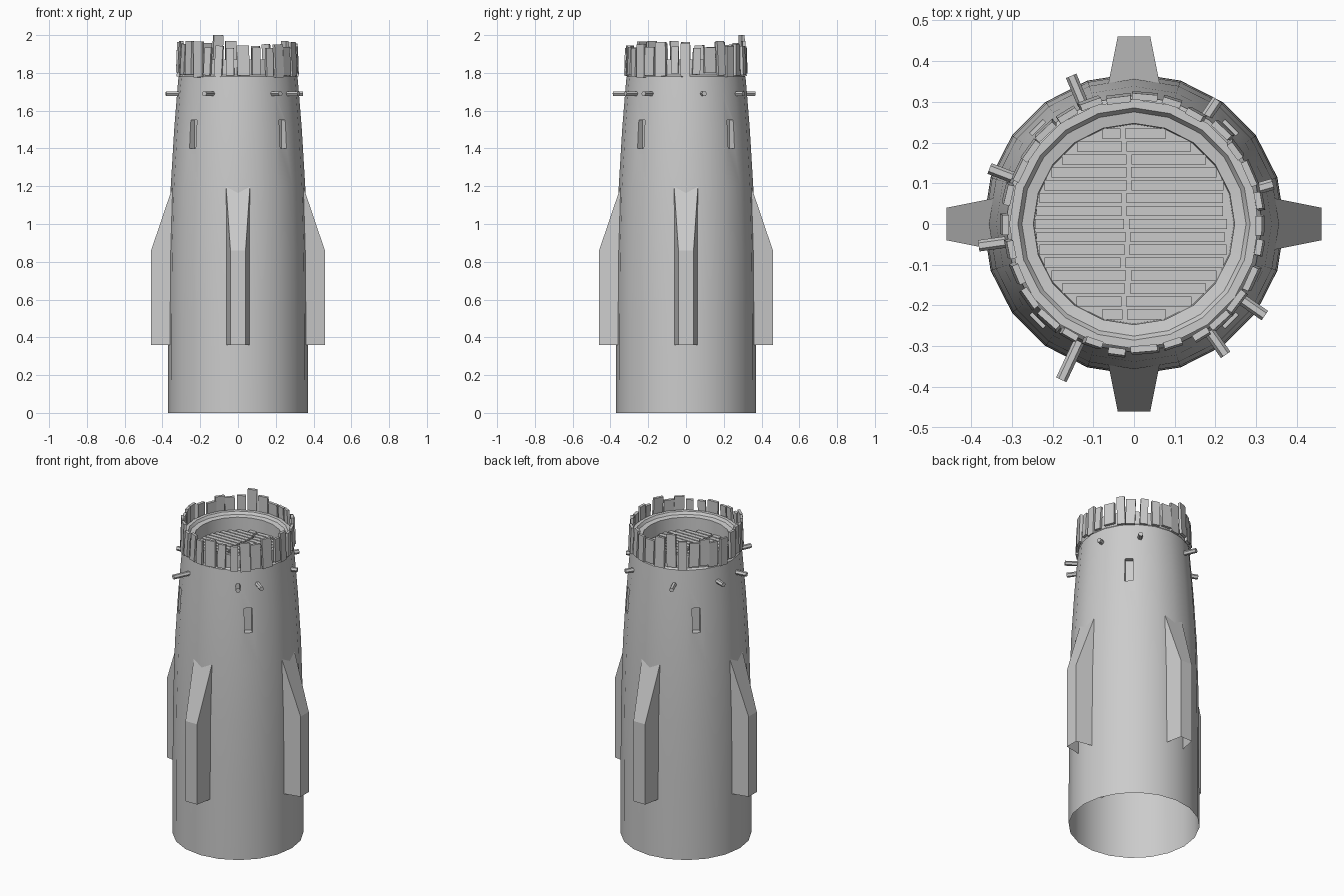
import bpy, bmesh, math, random
from mathutils import Matrix, Vector

if "Cube" in bpy.data.objects:
    bpy.data.objects.remove(bpy.data.objects["Cube"])

random.seed(7)


def to_object(name, bm, smooth=None):
    bmesh.ops.recalc_face_normals(bm, faces=bm.faces)
    me = bpy.data.meshes.new(name)
    bm.to_mesh(me)
    bm.free()
    ob = bpy.data.objects.new(name, me)
    bpy.context.collection.objects.link(ob)
    bpy.ops.object.select_all(action='DESELECT')
    ob.select_set(True)
    bpy.context.view_layer.objects.active = ob
    if smooth:
        bpy.ops.object.shade_smooth_by_angle(angle=math.radians(smooth))
    return ob


def add_box(bm, size, matrix):
    bmesh.ops.create_cube(bm, size=1, matrix=matrix @ Matrix.Diagonal((*size, 1)))


def polar(deg, r, z):
    # local x points outward
    return Matrix.Rotation(math.radians(deg), 4, 'Z') @ Matrix.Translation((r, 0, z))


# Tower shell: outer wall, rim, ledge and sunken floor
SIDES = 20
profile = [(.37, 0), (.369, .5), (.366, .85), (.356, 1.2), (.338, 1.5), (.322, 1.7),
           (.315, 1.78), (.306, 1.79), (.306, 1.87), (.285, 1.87), (.275, 1.855),
           (.247, 1.85), (.245, 1.755)]
bm = bmesh.new()
rings = []
for r, z in profile:
    rings.append([bm.verts.new((r * math.cos(2 * math.pi * i / SIDES),
                                r * math.sin(2 * math.pi * i / SIDES), z))
                  for i in range(SIDES)])
for a, b in zip(rings, rings[1:]):
    for i in range(SIDES):
        j = (i + 1) % SIDES
        bm.faces.new((a[i], a[j], b[j], b[i]))
bm.faces.new(rings[0])
bm.faces.new(rings[-1])
tower = to_object("tower_wall", bm)

# Arrow slits sunk into the four diagonals
bm = bmesh.new()
for deg in (45, 135, 225, 315):
    add_box(bm, (.1, .046, .15), polar(deg, .352, 1.475))
cutter = to_object("slit_cutter", bm)
cutter.hide_render = True
mod = tower.modifiers.new("slits", 'BOOLEAN')
mod.operation = 'DIFFERENCE'
mod.solver = 'EXACT'
mod.object = cutter
bpy.context.view_layer.objects.active = tower
bpy.ops.object.modifier_apply(modifier=mod.name)
bpy.data.objects.remove(cutter, do_unlink=True)

# Open the underside
bm = bmesh.new()
bm.from_mesh(tower.data)
bmesh.ops.delete(bm, geom=[f for f in bm.faces if all(v.co.z < .001 for v in f.verts)],
                 context='FACES_ONLY')
bm.to_mesh(tower.data)
bm.free()
bpy.ops.object.select_all(action='DESELECT')
tower.select_set(True)
bpy.ops.object.shade_smooth_by_angle(angle=math.radians(35))

# Four tapered buttresses, open below and where they enter the wall
bm = bmesh.new()
side = [(.345, .36), (.46, .36), (.46, .86), (.345, 1.2)]
for k in range(4):
    rot = Matrix.Rotation(k * math.pi / 2, 4, 'Z')
    pair = []
    for s in (-1, 1):
        pair.append([bm.verts.new(rot @ Vector((r, s * (.04 + .2 * (.46 - r)), z)))
                     for r, z in side])
    a, b = pair
    bm.faces.new(a)
    bm.faces.new(b)
    bm.faces.new((a[1], b[1], b[2], a[2]))
    bm.faces.new((a[2], b[2], b[3], a[3]))
to_object("buttresses", bm)

# Projecting beam ends: angle, tip radius
bm = bmesh.new()
for deg, tip in ((113, .395), (56, .367), (159, .38), (16, .355), (188, .385),
                 (-35, .392), (245, .422), (-55, .392)):
    length = tip - .28
    m = polar(deg, .28 + length / 2, 1.69) @ Matrix.Rotation(math.pi / 2, 4, 'Y')
    bmesh.ops.create_cone(bm, cap_ends=True, segments=6, radius1=.014, radius2=.014,
                          depth=length, matrix=m)
to_object("beam_ends", bm)

# Ragged palisade boards around the rim, one taller than the rest
bm = bmesh.new()
COUNT = 30
for i in range(COUNT):
    deg = 360 * i / COUNT + random.uniform(-2, 2)
    bottom = random.uniform(1.775, 1.805)
    top = random.uniform(1.93, 1.97)
    if i == 9:
        deg, bottom, top = 110, 1.8, 2.0
    m = polar(deg, random.uniform(.308, .319), (bottom + top) / 2)
    m = m @ Matrix.Rotation(math.radians(random.uniform(-2.5, 2.5)), 4, 'X')
    m = m @ Matrix.Rotation(math.radians(-2), 4, 'Y')
    add_box(bm, (.016, random.uniform(.038, .066), top - bottom), m)
to_object("palisade_boards", bm)

# Floor boards in two columns, trimmed to the round opening
bm = bmesh.new()
for i in range(15):
    y = .222 - i * .0317
    half = math.sqrt(.243 ** 2 - (abs(y) + .008) ** 2)
    mid = -.02 + random.uniform(-.008, .008)
    for x0, x1 in ((-half, mid - .006), (mid + .006, min(half, random.uniform(.215, .23)))):
        add_box(bm, (x1 - x0, .025, .022), Matrix.Translation(((x0 + x1) / 2, y, 1.764)))
to_object("floor_boards", bm)
